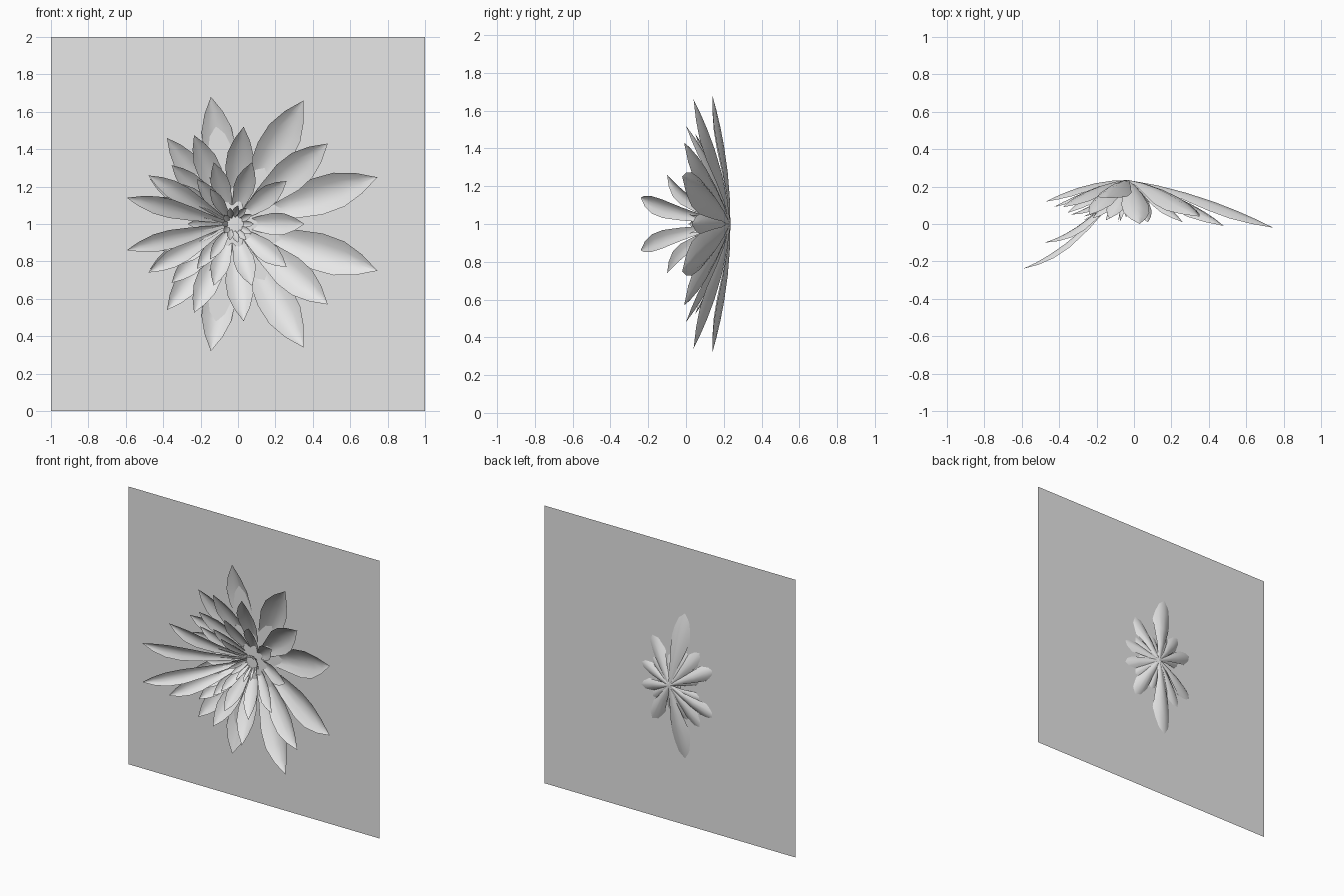
import bpy, math
from mathutils import Vector

if "Cube" in bpy.data.objects:
    bpy.data.objects.remove(bpy.data.objects["Cube"])

grey = bpy.data.materials.new("light grey")
grey.diffuse_color = (0.8, 0.8, 0.8, 1)
grey.use_nodes = True
grey.node_tree.nodes["Principled BSDF"].inputs["Base Color"].default_value = grey.diffuse_color

BASE = Vector((-0.03, 0.235, 1.0))
# half-width profile along a petal: (position, share of half width)
PROFILE = [(0, .1), (.2, .36), (.4, .72), (.6, 1), (.75, .95), (.88, .58), (1, 0)]


def make_object(name, verts, faces):
    mesh = bpy.data.meshes.new(name)
    mesh.from_pydata(verts, [], faces)
    mesh.materials.append(grey)
    mesh.update()
    ob = bpy.data.objects.new(name, mesh)
    bpy.context.collection.objects.link(ob)
    for p in mesh.polygons:
        p.use_smooth = True
    return ob


def petal(verts, faces, tip, width, bow, base=BASE):
    """Pointed, cupped sheet from base to tip, bowed along y."""
    tip = Vector(tip)
    along = tip - base
    side = along.cross(Vector((0, -1, 0))).normalized()
    normal = side.cross(along).normalized()
    if normal.y > 0:
        normal = -normal
    start = len(verts)
    for t, w in PROFILE:
        mid = base + along * t + Vector((0, 4 * bow * t * (1 - t), 0))
        for s in (-1, -.5, 0, .5, 1):
            cup = normal * (0.22 * width * w * s * s)
            verts.append(mid + side * (s * w * width / 2) + cup)
    for i in range(len(PROFILE) - 1):
        for j in range(4):
            a = start + i * 5 + j
            faces.append((a, a + 1, a + 6, a + 5))


def whorl(name, petals):
    """Petals of one layer, repeated below the middle height."""
    verts, faces = [], []
    for x, y, z, width, bow in petals:
        petal(verts, faces, (x, y, z), width, bow)
        if z > 1.001:
            petal(verts, faces, (x, y, 2 - z), width, bow)
    make_object(name, verts, faces)


# square backing sheet that the petals pass through
make_object("backing_sheet",
            [(-1, .18, 0), (1, .18, 0), (1, .18, 2), (-1, .18, 2)], [(0, 1, 2, 3)])

# each petal: tip x, y, z, width, bow
whorl("outer_petals", [
    (.745, -.02, 1.25, .20, .035),
    (.35, .04, 1.66, .20, .035),
    (-.145, .14, 1.68, .17, .025),
    (-.38, .09, 1.46, .13, .03),
    (-.47, .12, 1.24, .11, .03),
])
whorl("middle_petals", [
    (.48, -.01, 1.43, .18, .03),
    (.03, .0, 1.52, .145, .04),
    (-.235, .05, 1.475, .13, .04),
    (-.355, .06, 1.315, .11, .03),
    (-.43, .09, 1.14, .09, .02),
])
whorl("front_petals", [
    (-.595, -.24, 1.14, .10, -.06),
    (-.48, -.10, 1.26, .10, -.05),
    (-.34, .05, 1.22, .08, -.02),
])
whorl("inner_petals", [
    (.355, .03, 1.0, .12, .02),
    (.26, .01, 1.23, .11, .02),
    (.075, .01, 1.33, .11, .03),
    (-.13, .03, 1.33, .10, .02),
    (-.22, .03, 1.24, .08, .0),
    (-.27, .02, 1.0, .07, -.02),
    (-.27, .04, 1.09, .06, -.02),
    (-.15, .02, 1.19, .06, -.01),
])

# small spikes round the heart of the flower
verts, faces = [], []
for k in range(12):
    a = math.tau * k / 12
    c, s = math.cos(a), math.sin(a)
    petal(verts, faces, (.0 + .085 * c, .06 + .05 * c, 1 + .10 * s), .035, .01,
          BASE + Vector((.02 * c, -.02, .02 * s)))
make_object("heart_spikes", verts, faces)
